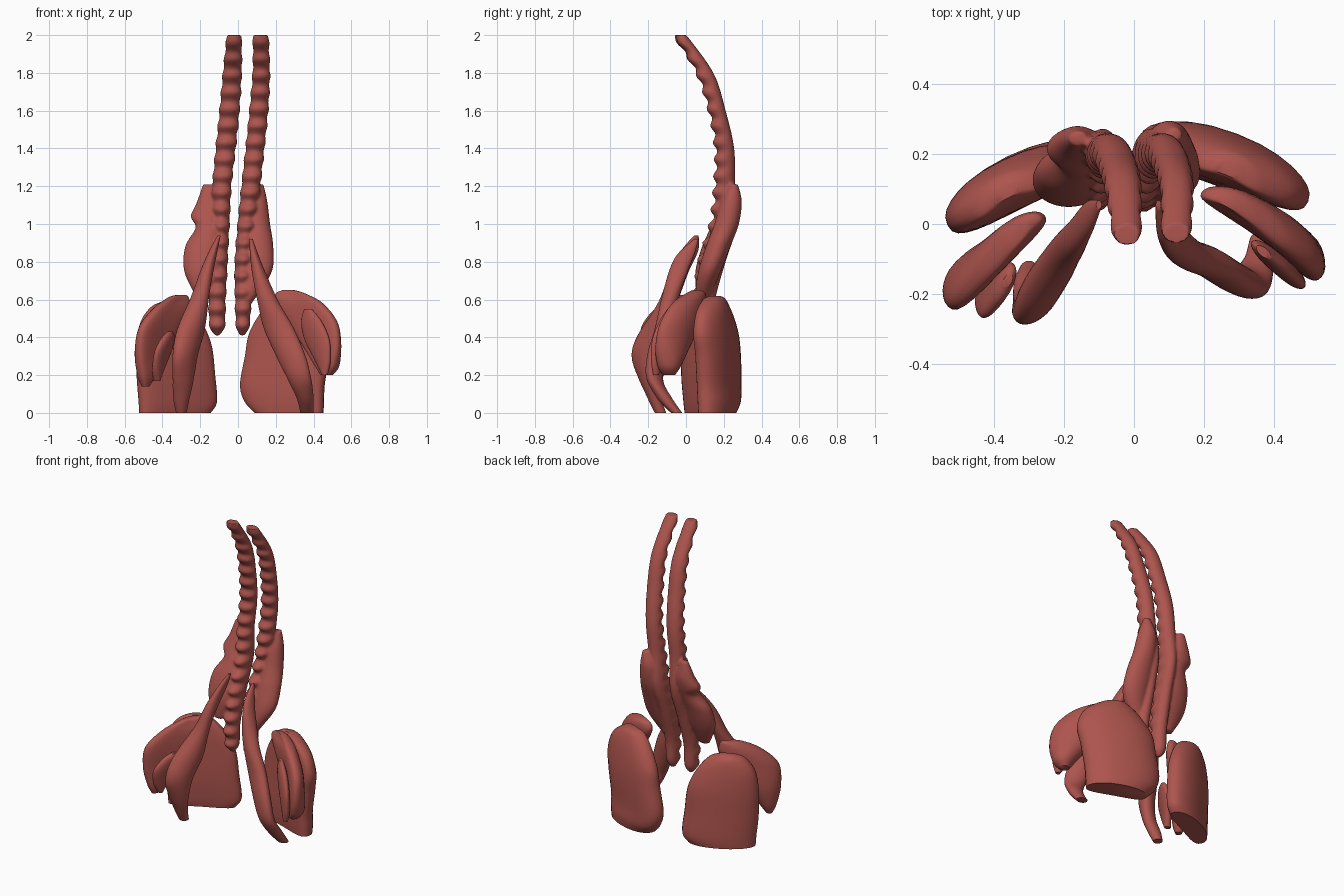
import bpy, bmesh, math

mat = bpy.data.materials.new("muscle_red")
mat.diffuse_color = (0.42, 0.09, 0.075, 1)


def spline(p0, p1, p2, p3, t):
    return 0.5 * (2 * p1 + (p2 - p0) * t + (2 * p0 - 5 * p1 + 4 * p2 - p3) * t * t
                  + (3 * p1 - p0 - 3 * p2 + p3) * t ** 3)


def loft(bm, sections, steps=8, n=28, power=2.0, bend=0.0, ripple=0.0):
    """Smooth loft through sections (z, x, y, half width, half depth, angle)."""
    s = [list(r) + [0] * (6 - len(r)) for r in sections]
    s = [s[0]] + s + [s[-1]]
    rows = []
    for i in range(1, len(s) - 2):
        for k in range(steps):
            rows.append([spline(*(s[i + j][c] for j in (-1, 0, 1, 2)), k / steps) for c in range(6)])
    rows.append(s[-1])
    rings = []
    for z, x, y, a, b, ang in rows:
        a, b = max(a, 0.004), max(b, 0.004)
        ca, sa = math.cos(math.radians(ang)), math.sin(math.radians(ang))
        ring = []
        for k in range(n):
            t = 2 * math.pi * k / n
            c, d = math.cos(t), math.sin(t)
            grow = 1 + ripple * math.sin(2 * math.pi * z / 0.088) * max(0, 0.5 - d)
            u = a * grow * math.copysign(abs(c) ** (2 / power), c)
            v = b * grow * math.copysign(abs(d) ** (2 / power), d) - bend * ((u / a) ** 2 - 0.4) * min(1, a / 0.1)
            ring.append(bm.verts.new((x + u * ca - v * sa, y + u * sa + v * ca, min(2, max(0, z)))))
        rings.append(ring)
    for r, q in zip(rings, rings[1:]):
        for k in range(n):
            bm.faces.new((r[k], r[(k + 1) % n], q[(k + 1) % n], q[k]))
    bm.faces.new(rings[0][::-1])
    bm.faces.new(rings[-1])


def muscle(name, *lofts, fuse=False, **kw):
    bm = bmesh.new()
    for i, sec in enumerate(lofts):
        loft(bm, sec, **(kw if i == 0 else {}))
    bmesh.ops.recalc_face_normals(bm, faces=bm.faces)
    me = bpy.data.meshes.new(name)
    bm.to_mesh(me)
    bm.free()
    ob = bpy.data.objects.new(name, me)
    bpy.context.collection.objects.link(ob)
    me.materials.append(mat)
    bpy.ops.object.select_all(action='DESELECT')
    ob.select_set(True)
    bpy.context.view_layer.objects.active = ob
    if fuse:
        m = ob.modifiers.new("fuse", 'REMESH')
        m.mode, m.voxel_size = 'VOXEL', 0.009
        bpy.ops.object.modifier_apply(modifier="fuse")
    bpy.ops.object.shade_smooth_by_angle(angle=math.radians(50))


# Long ribbed back muscles, each with a wider lumbar lobe
muscle("back_muscle_left",
       [(2, -.02, -.035, .04, .035), (1.8, -.03, .10, .05, .045), (1.6, -.045, .165, .053, .045),
        (1.4, -.065, .205, .053, .05), (1.2, -.085, .205, .05, .055), (1, -.09, .2, .045, .07),
        (.8, -.10, .14, .045, .07), (.6, -.11, .1, .045, .055), (.46, -.11, .1, .04, .045),
        (.41, -.11, .1, .012, .015)],
       [(1.21, -.16, .245, .025, .02), (1.11, -.16, .235, .06, .045), (1.04, -.165, .215, .085, .055),
        (.98, -.155, .19, .07, .06), (.88, -.18, .15, .10, .065), (.75, -.185, .11, .10, .06),
        (.62, -.19, .08, .035, .025)],
       fuse=True, ripple=.14, steps=18)
muscle("back_muscle_right",
       [(2, .12, -.03, .042, .033), (1.8, .123, .10, .046, .045), (1.6, .11, .165, .05, .045),
        (1.4, .09, .205, .05, .05), (1.2, .068, .205, .05, .055), (1, .045, .2, .047, .07),
        (.8, .028, .14, .045, .07), (.6, .027, .1, .043, .055), (.46, .025, .1, .035, .045),
        (.41, .022, .1, .012, .015)],
       [(1.21, .115, .255, .02, .02), (1.12, .1, .24, .055, .055), (1, .1, .215, .07, .065),
        (.88, .1, .17, .087, .065), (.75, .095, .125, .085, .06), (.62, .05, .09, .05, .04),
        (.55, .03, .09, .02, .02)],
       fuse=True, ripple=.14, steps=18)

# Hip flexors running forward and down
muscle("hip_flexor_left",
       [(.94, -.10, .055, .008, .012), (.86, -.13, .02, .022, .045), (.75, -.165, -.035, .035, .05),
        (.6, -.205, -.09, .05, .05, 30), (.42, -.255, -.17, .095, .055, 50), (.3, -.28, -.215, .085, .05, 50),
        (.18, -.29, -.205, .06, .04, 30), (.07, -.3, -.165, .042, .035), (0, -.3, -.135, .028, .03)])
muscle("hip_flexor_right",
       [(.92, .07, .055, .008, .012), (.84, .085, .0, .022, .045), (.75, .108, -.04, .035, .05),
        (.6, .155, -.085, .055, .045, -20), (.45, .215, -.11, .085, .045, -25),
        (.3, .28, -.15, .085, .045, -28), (.18, .325, -.165, .065, .04, -20),
        (.08, .355, -.115, .045, .04), (0, .365, -.05, .035, .03)])

# Large outer buttock muscles, cut flat at the base
muscle("large_buttock_left",
       [(0, -.34, .115, .205, .065, 26), (.06, -.325, .12, .225, .072, 26), (.2, -.335, .11, .225, .075, 26),
        (.36, -.345, .105, .215, .072, 26), (.48, -.36, .095, .175, .062, 26),
        (.56, -.365, .09, .11, .045, 26), (.59, -.365, .09, .04, .02, 26)],
       power=2.5, bend=.025)
muscle("large_buttock_right",
       [(0, .275, .17, .19, .07, -20), (.06, .25, .18, .22, .078, -20), (.15, .24, .18, .235, .078, -20),
        (.3, .265, .175, .235, .078, -21), (.42, .285, .165, .235, .072, -22),
        (.53, .295, .155, .18, .06, -22), (.6, .28, .155, .1, .04, -22), (.62, .27, .155, .04, .02, -22)],
       power=2.5, bend=.025)

# Middle buttock muscles, fanned over the hips
muscle("middle_buttock_left",
       [(.14, -.49, -.17, .02, .02, 45), (.2, -.485, -.165, .055, .04, 45), (.32, -.465, -.145, .11, .05, 46),
        (.45, -.42, -.115, .15, .05, 46), (.55, -.36, -.06, .13, .045, 45), (.61, -.32, -.02, .07, .03, 45),
        (.625, -.3, 0, .025, .015, 45)], bend=.02, power=2.3)
muscle("middle_buttock_right",
       [(.2, .47, -.09, .03, .03, -35), (.25, .475, -.085, .07, .05, -40), (.36, .45, -.06, .125, .052, -40),
        (.48, .4, -.02, .16, .052, -36), (.58, .33, .025, .145, .045, -32), (.63, .285, .055, .09, .03, -28),
        (.65, .27, .06, .035, .015, -28)], bend=.025, power=2.3)

# Small deep buttock muscles
muscle("small_buttock_left",
       [(.17, -.43, -.2, .015, .02, 65), (.24, -.42, -.2, .055, .028, 65), (.33, -.395, -.19, .085, .03, 65),
        (.4, -.37, -.17, .06, .025, 65), (.43, -.36, -.16, .02, .012, 65)])
muscle("small_buttock_right",
       [(.2, .46, -.16, .015, .015, -45), (.27, .45, -.145, .05, .025, -45), (.38, .42, -.12, .085, .028, -42),
        (.48, .39, -.095, .07, .025, -40), (.55, .37, -.08, .025, .012, -40)])
